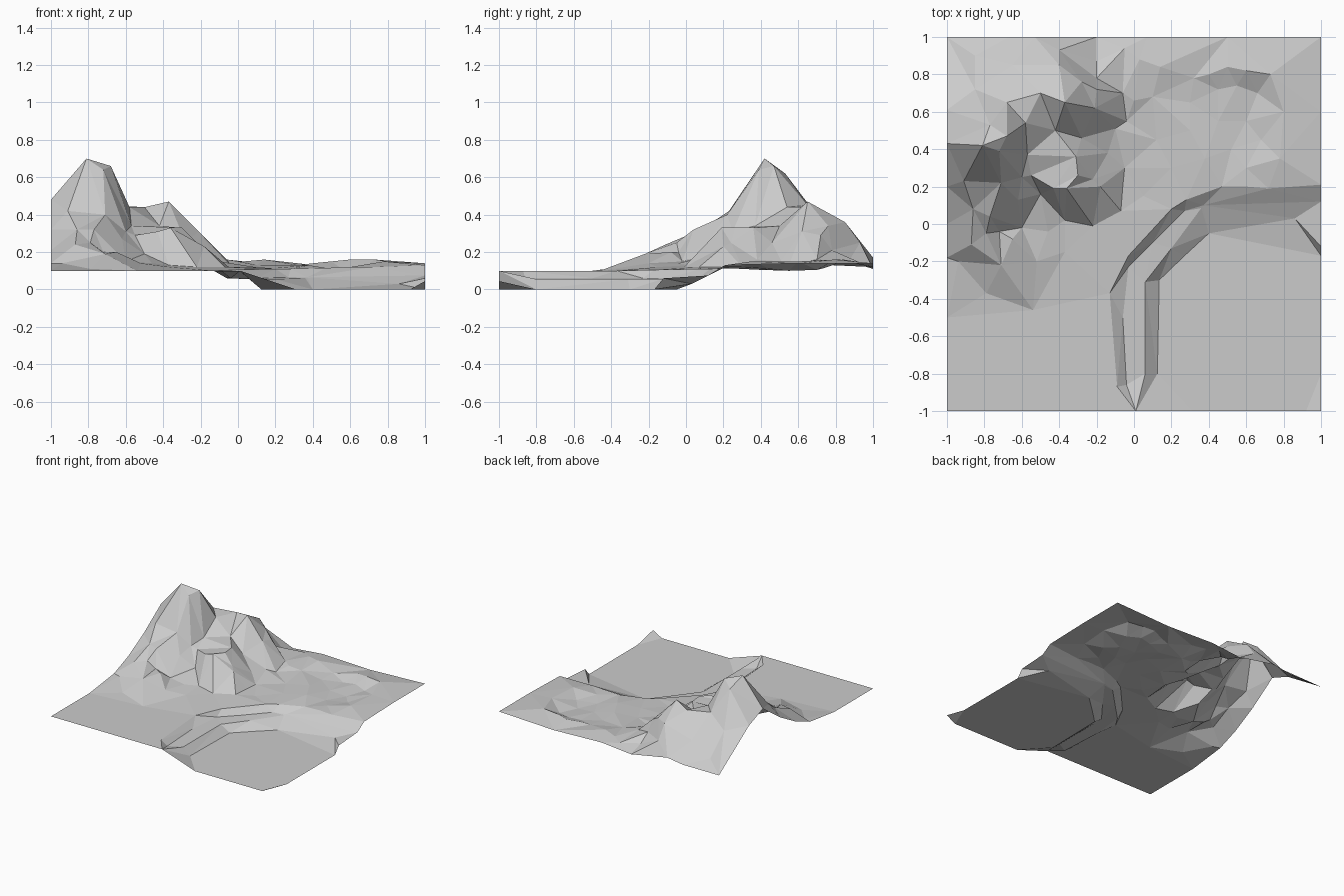
import bpy
from mathutils import Vector
from mathutils.geometry import delaunay_2d_cdt

points, links = [], []


def line(*pts, linked=True):
    """Add one terrain feature; linked features become mesh edges (creases)."""
    start = len(points)
    points.extend(pts)
    if linked:
        links.extend((start + i, start + i + 1) for i in range(len(pts) - 1))


def spots(*pts):
    line(*pts, linked=False)


# Outer border: south, east, north, west
spots((-1, -1, .10), (.01, -1, .10), (.31, -1, 0), (.92, -1, 0), (1, -1, .045))
spots((1, -.8, 0), (1, -.17, 0), (1, -.12, .06), (1, .12, .075), (1, .21, .13),
      (1, .6, .14), (1, 1, .14))
spots((.5, 1, .12), (.07, 1, .135), (-.2, 1, .11), (-.53, 1, .17), (-.67, 1, .15), (-1, 1, .15))
spots((-1, .61, .41), (-1, .43, .48), (-1, .2, .32), (-1, 0, .21),
      (-1, -.18, .14), (-1, -.5, .10))

# Stepped bank: upper lip, ledge back, ledge front, basin foot
line((-.09, -.87, .10), (-.13, -.37, .10), (-.03, -.17, .105), (.2, .08, .11),
     (.28, .13, .11), (.47, .2, .115), (.6, .2, .12), (.72, .19, .12))
line((-.04, -.86, .06), (-.06, -.5, .06), (-.03, -.23, .06), (.1, -.1, .06),
     (.27, .07, .065), (.37, .1, .065), (1, .12, .075))
line((.06, -.8, .055), (.06, -.31, .055), (.2, -.13, .055), (.36, .085, .06))
line((.125, -.8, 0), (.135, -.3, 0), (.27, -.17, 0), (.4, -.05, 0), (.86, .03, .03),
     (1, -.17, 0))

# Main peak: summit ridge, shoulder ring and foothills
line((-.81, .42, .70), (-.72, .39, .64), (-.68, .47, .66))
spots((-.77, .53, .62), (-.91, .23, .42), (-.71, .22, .40),
      (-.58, .54, .44), (-.68, .65, .45), (-.85, .72, .37))
spots((-.86, .08, .32), (-.77, .04, .32), (-.62, .13, .27), (-.6, .25, .31),
      (-.87, -.11, .24), (-.79, -.05, .25), (-.72, -.04, .20), (-.94, -.2, .14))
spots((-.79, -.37, .11), (-.71, -.22, .19), (-.65, -.08, .20), (-.6, -.02, .15),
      (-.52, -.2, .14), (-.54, -.46, .10), (-.37, -.15, .12), (-.46, -.04, .14))

# Back ridge: crest, front face foot, rear drop
line((-.5, .7, .44), (-.37, .65, .47), (-.21, .62, .31), (-.06, .7, .16))
spots((-.57, .37, .34), (-.42, .5, .34), (-.28, .46, .25), (-.1, .51, .15), (-.14, .38, .16))
line((-.4, .85, .36), (-.28, .76, .34), (-.2, .72, .29))
line((-.4, .93, .25), (-.2, .78, .21), (-.2, .87, .15), (-.05, .94, .14))
spots((-.65, .85, .29), (-.85, .9, .21))

# Rock knoll: flat top and flared skirt
line((-.55, .26, .29), (-.31, .36, .33), (-.30, .26, .33), (-.36, .19, .33),
     (-.43, .19, .31), (-.55, .26, .29))
spots((-.5, .16, .19), (-.37, .02, .13), (-.22, -.01, .12), (-.07, .07, .12),
      (-.18, .2, .23), (-.22, .24, .25), (-.05, .3, .12), (-.06, .2, .12))

# Rough ground on the right: raised rim and shallow hollows
line((-.04, .55, .13), (.0, .66, .15), (.03, .88, .15), (.14, .84, .16), (.32, .78, .13))
line((.4, .8, .14), (.5, .84, .15), (.6, .82, .16), (.73, .8, .16), (.8, .6, .15), (.78, .35, .15))
spots((.1, .68, .13), (.3, .65, .12), (.45, .72, .11), (.55, .74, .115), (.66, .7, .105),
      (.12, .45, .115), (.3, .5, .13), (.45, .55, .11), (.6, .55, .10), (.68, .45, .11),
      (.2, .3, .115), (.38, .35, .13), (.52, .4, .105), (.6, .3, .12), (.05, .15, .11))

# Triangulate the features into one faceted sheet
co, _, faces, origin, _, _ = delaunay_2d_cdt(
    [Vector(p[:2]) for p in points], links, [], 0, 1e-5)


def height(v, src):
    if src:
        return points[src[0]][2]
    return min(points, key=lambda p: (Vector(p[:2]) - v).length)[2]


mesh = bpy.data.meshes.new("terrain")
mesh.from_pydata([(v.x, v.y, height(v, s)) for v, s in zip(co, origin)], [], faces)
mesh.update()
terrain = bpy.data.objects.new("terrain", mesh)
bpy.context.collection.objects.link(terrain)
